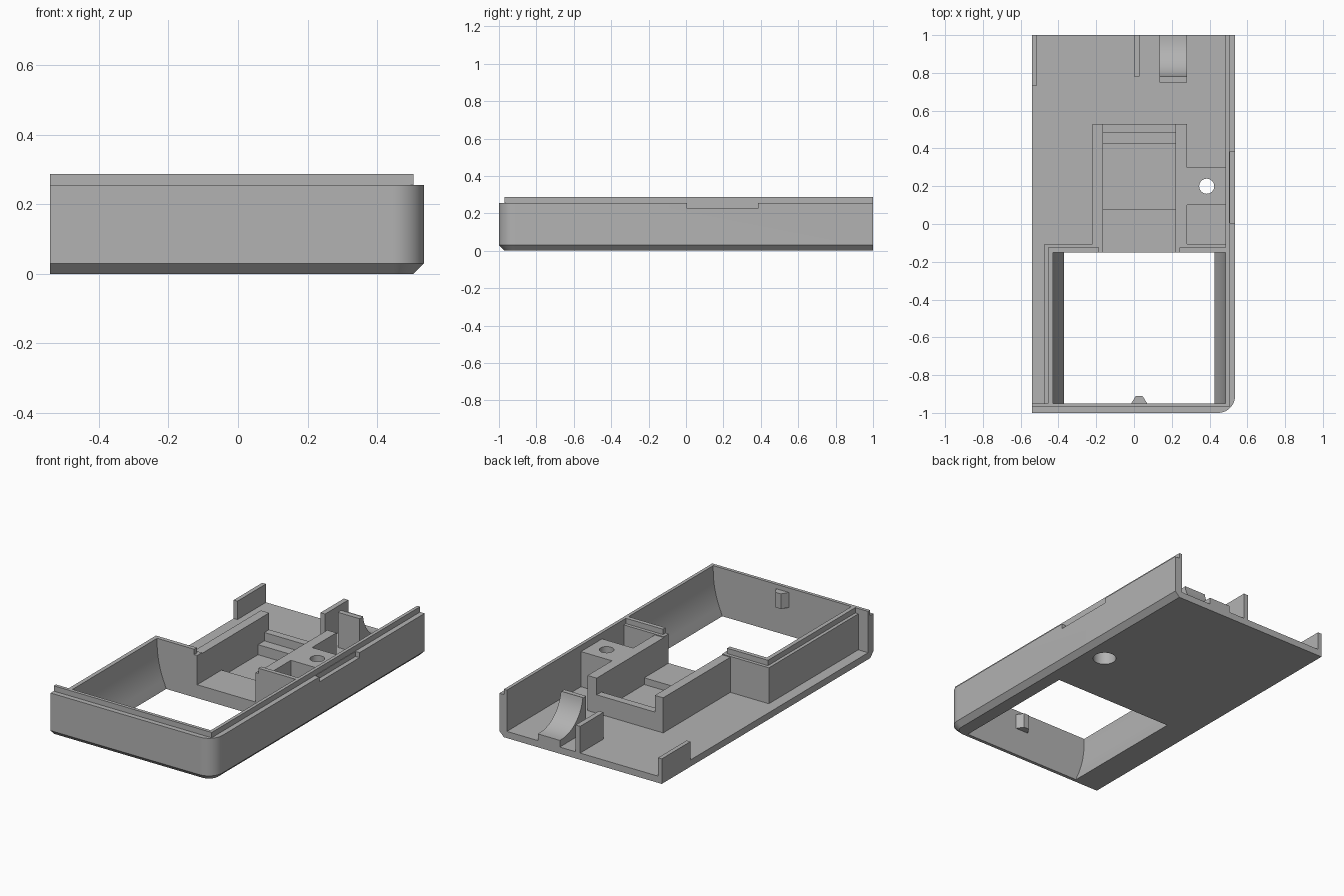
import bpy, bmesh, math
from mathutils import Vector

if "Cube" in bpy.data.objects:
    bpy.data.objects.remove(bpy.data.objects["Cube"], do_unlink=True)

grey = bpy.data.materials.new("matte_grey")
grey.use_nodes = True
grey.diffuse_color = (0.45, 0.45, 0.45, 1)
grey.node_tree.nodes["Principled BSDF"].inputs["Base Color"].default_value = grey.diffuse_color

L, R, F, B = -0.54, 0.535, -1.0, 1.0     # outer faces
IN_R, IN_F = 0.485, -0.95                # inner wall faces
FLOOR, RIM, LIP, RIB = 0.04, 0.255, 0.287, 0.25
parts = []


def loft(name, rings):
    """Closed solid through matching rings of points."""
    bm = bmesh.new()
    loops = [[bm.verts.new(p) for p in ring] for ring in rings]
    n = len(loops[0])
    for a, b in zip(loops, loops[1:]):
        for i in range(n):
            j = (i + 1) % n
            bm.faces.new((a[i], a[j], b[j], b[i]))
    bm.faces.new(loops[0])
    bm.faces.new(loops[-1])
    bmesh.ops.recalc_face_normals(bm, faces=bm.faces)
    mesh = bpy.data.meshes.new(name)
    bm.to_mesh(mesh)
    bm.free()
    mesh.materials.append(grey)
    ob = bpy.data.objects.new(name, mesh)
    bpy.context.collection.objects.link(ob)
    parts.append(ob)
    return ob


def prism(name, axis, outline, lo, hi):
    """Extrude a 2D outline along x, y or z."""
    def place(p, t):
        return {"x": (t, *p), "y": (p[0], t, p[1]), "z": (*p, t)}[axis]
    return loft(name, [[place(p, t) for p in outline] for t in (lo, hi)])


def box(name, x0, x1, y0, y1, z0, z1):
    return prism(name, "z", [(x0, y0), (x1, y0), (x1, y1), (x0, y1)], z0, z1)


def arc(cx, cy, r, a0, a1, n):
    return [(cx + r * math.cos(math.radians(a0 + (a1 - a0) * i / n)),
             cy + r * math.sin(math.radians(a0 + (a1 - a0) * i / n))) for i in range(n + 1)]


def cut(target, *cutters):
    bpy.context.view_layer.objects.active = target
    for c in cutters:
        mod = target.modifiers.new("cut", "BOOLEAN")
        mod.operation, mod.solver, mod.object = "DIFFERENCE", "EXACT", c
        bpy.ops.object.modifier_apply(modifier=mod.name)
        parts.remove(c)
        bpy.data.objects.remove(c, do_unlink=True)


# Outer tray: chamfered underside, one rounded corner, two open sides
def plan(inset, z):
    r = 0.09
    pts = [(L, F + inset)] + arc(R - r, F + r, r - inset, -90, 0, 12) + [(R - inset, B), (L, B)]
    return [Vector((x, y, z)) for x, y in pts]


tray = loft("tray", [plan(0.03, 0), plan(0, 0.03), plan(0, RIM)])
cut(tray,
    box("interior_cutter", L - 1, IN_R, IN_F, B + 1, FLOOR, 1),
    box("window_cutter", -0.45, IN_R, IN_F, -0.15, -1, 1),
    box("notch_cutter", 0.508, R + 1, 0.005, 0.385, 0.225, 1),
    prism("screw_cutter", "z", arc(0.385, 0.2, 0.065, 0, 345, 23), -1, 1))

# Raised inner lip on the two outer walls
box("side_lip", IN_R, 0.505, -0.97, B, RIM - 0.04, LIP)
box("front_lip", L, 0.505, -0.97, IN_F, RIM - 0.02, LIP)

# Window surround: flared cheeks left and right
flare = arc(0.57, 0.26, 0.57, 180, 207.2, 10)
drop = [(x * 1.0, max(z, 0)) for x, z in flare[:-1]] + [(0.06, 0)]
prism("window_wall", "y", [(-0.475, 0), (-0.475, RIM), (-0.455, RIM), (-0.455, LIP), (-0.43, LIP)]
      + [(-0.43 + x, z) for x, z in drop], IN_F, -0.15)
prism("window_flare", "y", [(IN_R, 0)] + [(IN_R - x, z) for x, z in drop], IN_F, -0.15)

# Window rear walls with their lips
for side, x0, x1, l0, l1 in (("left", 0.22, IN_R, 0.24, IN_R), ("right", -0.475, -0.165, -0.455, -0.185)):
    box(side + "_rear_wall", x0, x1, -0.15, -0.105, FLOOR, RIM)
    box(side + "_rear_lip", l0, l1, -0.15, -0.125, RIM, LIP)

# Central cradle: side rails, end stop, steps
box("cradle_rail_right", -0.22, -0.165, -0.105, 0.53, FLOOR, RIB)
box("cradle_rail_left", 0.22, 0.28, -0.105, 0.53, FLOOR, RIB)
box("cradle_end", -0.165, 0.22, 0.485, 0.53, FLOOR, 0.15)
box("cradle_ledge", -0.165, 0.22, 0.425, 0.485, FLOOR, 0.1)
box("cradle_step", -0.165, 0.22, -0.15, 0.08, FLOOR, 0.08)

# Screw boss with wide recess below
boss = box("screw_boss", 0.28, IN_R, 0.1, 0.3, FLOOR, RIB)
cut(boss,
    prism("hole_cutter", "z", arc(0.385, 0.2, 0.04, 0, 345, 23), -1, 1),
    prism("recess_cutter", "z", arc(0.385, 0.2, 0.065, 0, 345, 23), -1, 0.14))

# Back ribs and curved cable saddle
box("back_rib", 0.0, 0.03, 0.78, B, FLOOR, 0.2)
box("side_stub", L, -0.515, 0.73, B, FLOOR, 0.15)
prism("cable_saddle", "x", [(B, FLOOR), (0.75, FLOOR), (0.75, RIB), (0.78, RIB)]
      + arc(0.98, 0.28, 0.2, 188, 270, 14) + [(B, 0.08)], 0.135, 0.28)

# Small catch on the front wall
prism("front_catch", "z", [(-0.015, IN_F), (0.01, -0.91), (0.045, -0.91), (0.07, IN_F)], 0.17, 0.26)

# Smooth the curves, keep edges crisp
bpy.ops.object.select_all(action="DESELECT")
for ob in parts:
    ob.select_set(True)
bpy.context.view_layer.objects.active = tray
bpy.ops.object.shade_smooth_by_angle(angle=math.radians(25))
